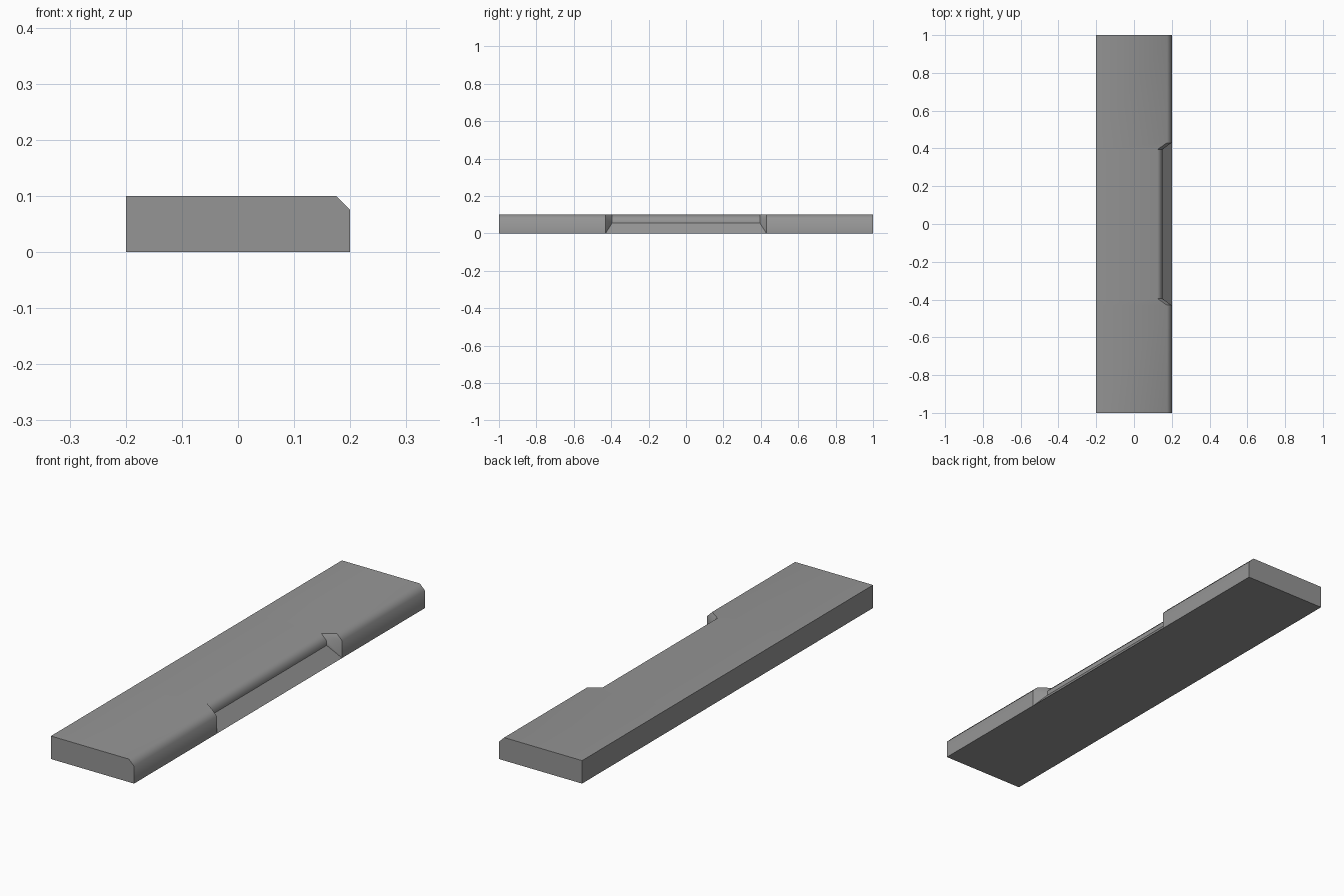
import bpy, bmesh, math

if "Cube" in bpy.data.objects:
    bpy.data.objects.remove(bpy.data.objects["Cube"])

# Cross-sections (x, z), running from back bottom, over the top, to front bottom
full = [(-0.2, 0), (-0.2, 0.1), (0.175, 0.1), (0.2, 0.075), (0.2, 0)]
dropped = [(-0.2, 0), (-0.2, 0.1), (0.125, 0.1), (0.15, 0.075), (0.15, 0.055)]
sections = [(-1, full), (-0.43, full), (-0.395, dropped),
            (0.395, dropped), (0.43, full), (1, full)]

bm = bmesh.new()
rows = [[bm.verts.new((x, y, z)) for x, z in prof] for y, prof in sections]

# Loft the back, top, chamfer and front side
for a, b in zip(rows, rows[1:]):
    for i in range(4):
        bm.faces.new((a[i], b[i], b[i + 1], a[i + 1]))

# Sloped floor of the notch, underside and end caps
floor = bm.faces.new([rows[k][4] for k in (1, 2, 3, 4)])
bm.faces.new([r[0] for r in rows] + [rows[k][4] for k in (5, 4, 1, 0)])
bm.faces.new(rows[0])
bm.faces.new(rows[-1])
bmesh.ops.recalc_face_normals(bm, faces=bm.faces)

# Smooth over the chamfer, crisp everywhere else
for f in bm.faces:
    f.smooth = True
for e in bm.edges:
    e.smooth = e.calc_face_angle(0) < math.radians(50)
for e in floor.edges:
    e.smooth = False
for r in rows[1:5]:
    for i in (2, 3):
        bm.edges.get((r[i], r[i + 1])).smooth = False

mesh = bpy.data.meshes.new("dropped_kerb")
bm.to_mesh(mesh)
bm.free()
kerb = bpy.data.objects.new("dropped_kerb", mesh)
bpy.context.collection.objects.link(kerb)

concrete = bpy.data.materials.new("concrete grey")
concrete.diffuse_color = (0.3, 0.3, 0.3, 1)
concrete.use_nodes = True
concrete.node_tree.nodes["Principled BSDF"].inputs["Base Color"].default_value = concrete.diffuse_color
mesh.materials.append(concrete)
